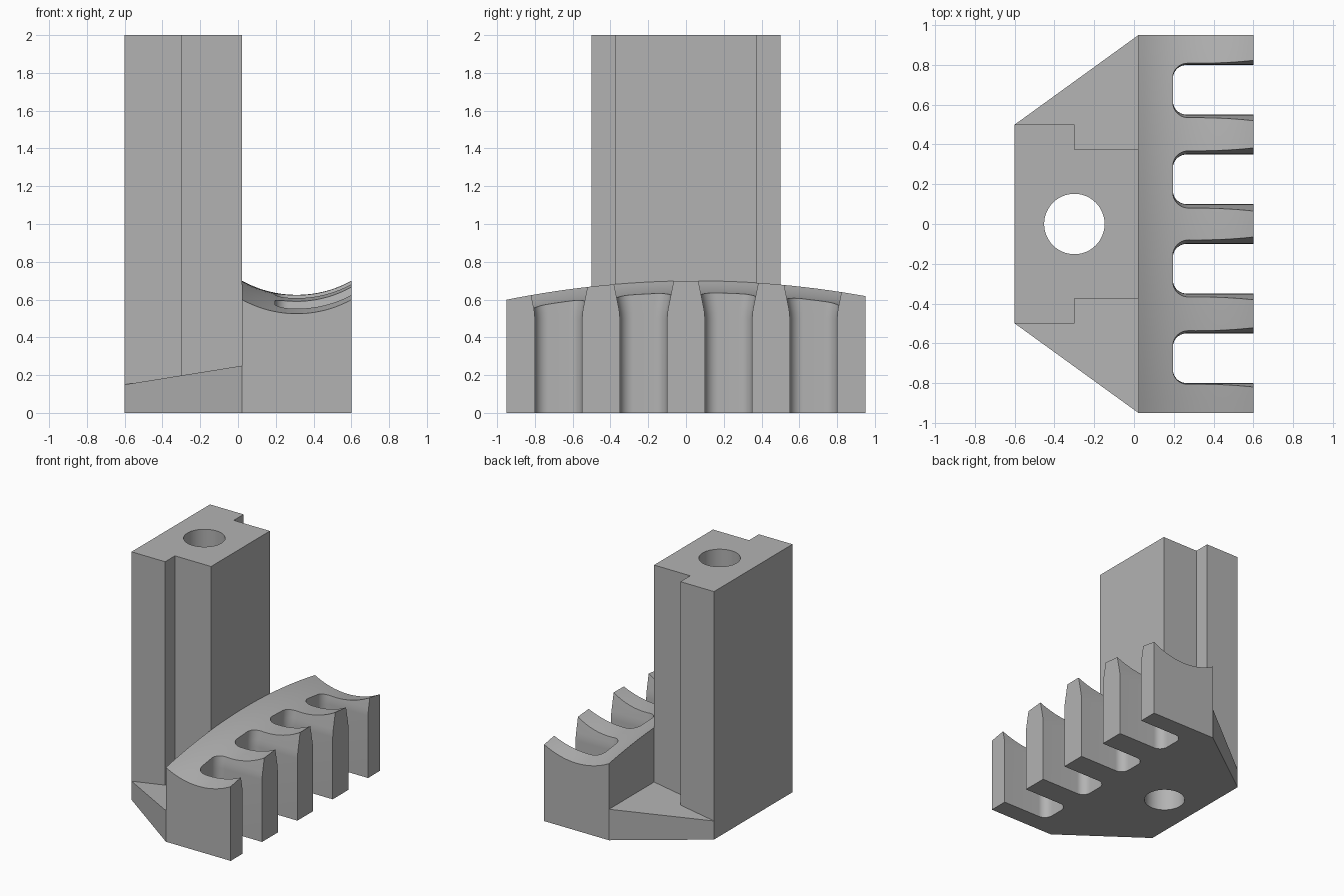
import bpy, bmesh
from math import sin, cos, pi, radians

if "Cube" in bpy.data.objects:
    bpy.data.objects.remove(bpy.data.objects["Cube"], do_unlink=True)

grey = bpy.data.materials.new("plain grey")
grey.use_nodes = True
grey.diffuse_color = (0.45, 0.45, 0.45, 1)
grey.node_tree.nodes["Principled BSDF"].inputs["Base Color"].default_value = (0.45, 0.45, 0.45, 1)

FRONT, BACK, SPLIT = 0.6, -0.6, 0.022   # x limits of the jaw and the column
HALF = 0.95


def finish(name, bm):
    bmesh.ops.recalc_face_normals(bm, faces=bm.faces)
    mesh = bpy.data.meshes.new(name)
    bm.to_mesh(mesh)
    bm.free()
    mesh.materials.append(grey)
    obj = bpy.data.objects.new(name, mesh)
    bpy.context.collection.objects.link(obj)
    return obj


def loft(name, rings):
    """Skin a stack of equal-length rings and cap both ends."""
    bm = bmesh.new()
    loops = [[bm.verts.new(p) for p in ring] for ring in rings]
    n = len(loops[0])
    for a, b in zip(loops, loops[1:]):
        for i in range(n):
            j = (i + 1) % n
            bm.faces.new((a[i], a[j], b[j], b[i]))
    bm.faces.new(loops[0])
    bm.faces.new(loops[-1])
    return finish(name, bm)


def cut(obj, cutter):
    cutter.hide_render = True
    mod = obj.modifiers.new("cut", 'BOOLEAN')
    mod.operation = 'DIFFERENCE'
    mod.solver = 'EXACT'
    mod.object = cutter
    bpy.context.view_layer.objects.active = obj
    bpy.ops.object.modifier_apply(modifier=mod.name)
    bpy.data.objects.remove(cutter, do_unlink=True)


def ramp(x):
    return 0.15 + 0.1 * (x - BACK) / (SPLIT - BACK)


def hole_cutter():
    circle = [(-0.3 + 0.152 * cos(i * pi / 24), 0.152 * sin(i * pi / 24)) for i in range(48)]
    return loft("hole_cutter", [[(x, y, z) for x, y in circle] for z in (-0.1, 2.1)])


# Tapered foot with a sloping top
foot_plan = [(BACK, -0.5), (SPLIT, -HALF), (SPLIT, HALF), (BACK, 0.5)]
foot = loft("foot", [[(x, y, 0) for x, y in foot_plan],
                     [(x, y, ramp(x)) for x, y in foot_plan]])
cut(foot, hole_cutter())

# Stepped column standing on the foot
half_plan = [(BACK, 0.5), (-0.3, 0.5), (-0.3, 0.375), (SPLIT, 0.375)]
plan = half_plan + [(x, -y) for x, y in reversed(half_plan)]
column = loft("column", [[(x, y, ramp(x)) for x, y in plan],
                         [(x, y, 2) for x, y in plan]])
cut(column, hole_cutter())


# Jaw block with a saddle top: hollow across, arched along
def saddle(x, y):
    mid, r = (FRONT + SPLIT) / 2, 0.6
    hollow = r - (r * r - (x - mid) ** 2) ** 0.5
    return 0.625 + hollow - (y - 0.05) ** 2 / 10


bm = bmesh.new()
NX, NY = 20, 30
grid = [[bm.verts.new((SPLIT + (FRONT - SPLIT) * i / NX, -HALF + 2 * HALF * j / NY, 0))
         for j in range(NY + 1)] for i in range(NX + 1)]
for v in bm.verts:
    v.co.z = saddle(v.co.x, v.co.y)
for i in range(NX):
    for j in range(NY):
        bm.faces.new((grid[i][j], grid[i + 1][j], grid[i + 1][j + 1], grid[i][j + 1]))
# Walls and floor close the block
rim = ([row[0] for row in grid] + grid[-1][1:]
       + [row[-1] for row in reversed(grid[:-1])] + grid[0][-2:0:-1])
floor = {}
for v in (grid[0][0], grid[-1][0], grid[-1][-1], grid[0][-1]):
    floor[v] = bm.verts.new((v.co.x, v.co.y, 0))
corners = list(floor)
for k, v in enumerate(corners):
    w = corners[(k + 1) % 4]
    a, b = rim.index(v), rim.index(w)
    side = rim[a:b + 1] if b > a else rim[a:] + [w]
    bm.faces.new(side + [floor[w], floor[v]])
bm.faces.new(list(floor.values()))
jaw = finish("toothed_jaw", bm)


# Slots with rounded inner corners, flaring towards the top
def slot_ring(y, half, r, z):
    back = 0.195
    side = [(back + r - r * sin(a), half - r + r * cos(a))
            for a in (k * pi / 20 for k in range(11))]
    pts = [(0.7, half)] + side
    pts += [(px, -py) for px, py in reversed(pts)]
    return [(px, y + py, z) for px, py in pts]


for y in (-0.675, -0.225, 0.225, 0.675):
    levels = [(0.125, 0.07, -0.1), (0.125, 0.07, 0.5), (0.127, 0.072, 0.53),
              (0.132, 0.075, 0.56), (0.168, 0.09, 0.74)]
    cut(jaw, loft("slot_cutter", [slot_ring(y, h, r, z) for h, r, z in levels]))

# Smooth curved walls, crisp edges
bpy.ops.object.select_all(action='DESELECT')
for obj in (foot, column, jaw):
    obj.select_set(True)
bpy.context.view_layer.objects.active = jaw
bpy.ops.object.shade_smooth_by_angle(angle=radians(25))
